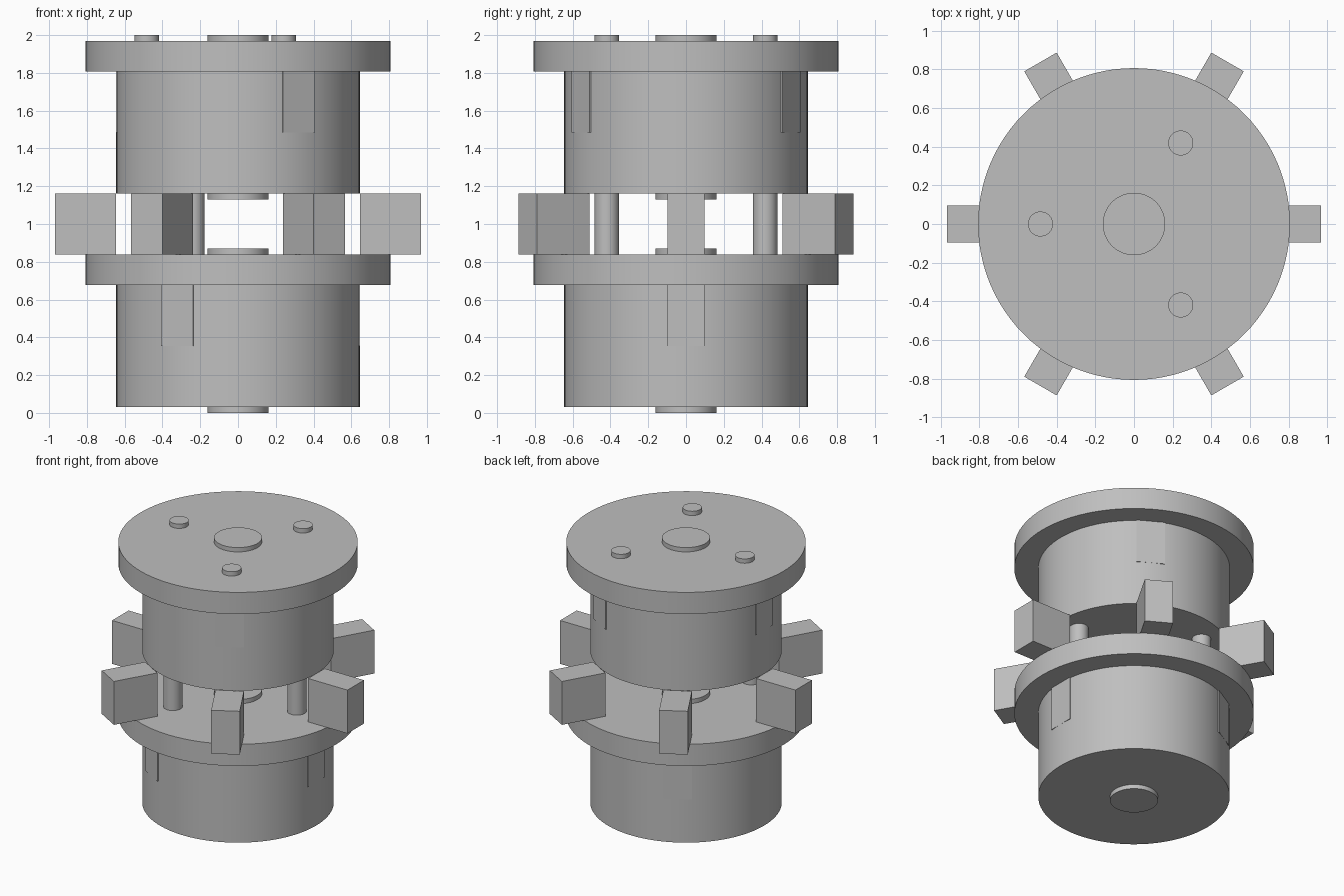
import bpy
from math import cos, sin, radians, tau

cube = bpy.data.objects.get("Cube")
if cube:
    bpy.data.objects.remove(cube, do_unlink=True)

U = 2 / 62  # module: every dimension is a multiple of this

grey = bpy.data.materials.new("plain_grey")
grey.use_nodes = True
colour = (0.52, 0.52, 0.52, 1)
grey.diffuse_color = colour
grey.node_tree.nodes["Principled BSDF"].inputs["Base Color"].default_value = colour


def finish(name):
    obj = bpy.context.object
    obj.name = name
    obj.data.materials.append(grey)
    return obj


def lathe(name, rings, sides=96, x=0, y=0):
    """Solid of revolution from (radius, height) pairs, in modules."""
    verts = [(r * U * cos(tau * i / sides), r * U * sin(tau * i / sides), z * U)
             for r, z in rings for i in range(sides)]
    faces = [tuple(reversed(range(sides))),
             tuple(range(len(verts) - sides, len(verts)))]
    for k in range(len(rings) - 1):
        a, b = k * sides, (k + 1) * sides
        for i in range(sides):
            j = (i + 1) % sides
            faces.append((a + i, a + j, b + j, b + i))
    mesh = bpy.data.meshes.new(name)
    mesh.from_pydata(verts, [], faces)
    obj = bpy.data.objects.new(name, mesh)
    bpy.context.collection.objects.link(obj)
    obj.location = (x * U, y * U, 0)
    bpy.ops.object.select_all(action="DESELECT")
    obj.select_set(True)
    bpy.context.view_layer.objects.active = obj
    bpy.ops.object.shade_smooth_by_angle(angle=radians(30))
    return finish(name)


def block(name, angle, inner, bottom):
    """Radial block, 10 long, 6 wide and 10 tall."""
    a, r = radians(angle), (inner + 5) * U
    bpy.ops.mesh.primitive_cube_add(
        size=1, location=(r * cos(a), r * sin(a), (bottom + 5) * U), rotation=(0, 0, a))
    bpy.context.object.scale = (10 * U, 6 * U, 10 * U)
    return finish(name)


def rotor(name, base, first_angle, pin_top):
    # Drum with flange, and a short shaft end at each side
    lathe(name + "_drum", [(5, base - 1), (5, base), (20, base), (20, base + 20),
                           (25, base + 20), (25, base + 25), (5, base + 25), (5, base + 26)])
    # Flush keys in the drum wall and pins rising from the flange
    for i in range(3):
        angle = first_angle + 120 * i
        a = radians(angle)
        block(f"{name}_key_{i + 1}", angle, 10, base + 10)
        lathe(f"{name}_pin_{i + 1}", [(2, base + 22), (2, pin_top)], 48,
              15 * cos(a), 15 * sin(a))


rotor("lower", 1, 0, 36.5)
rotor("upper", 36, 60, 62)

# Ring of outer blocks around the gap
for i in range(6):
    block(f"outer_block_{i + 1}", 60 * i, 20, 26)
